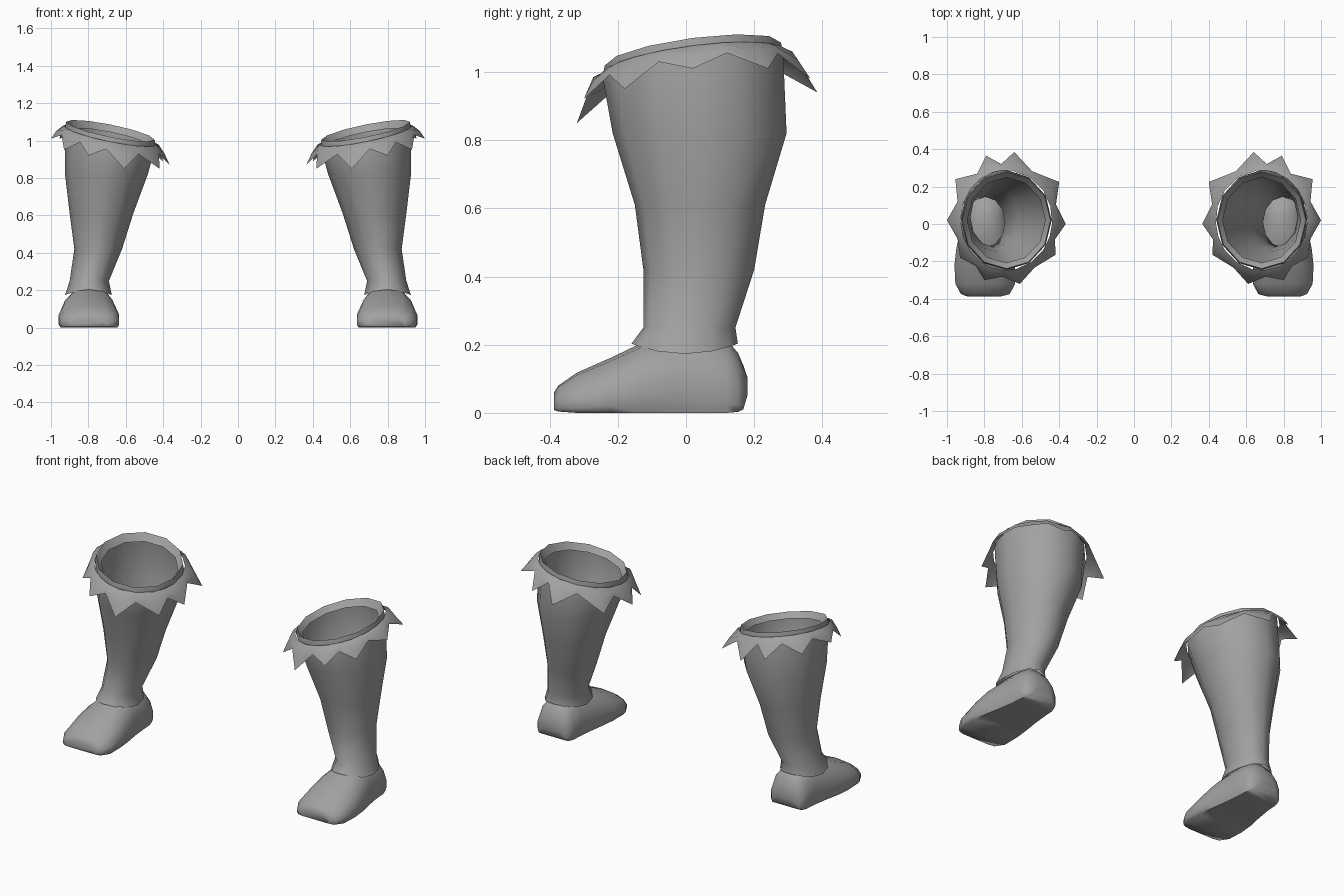
import bpy, bmesh, math
from mathutils import Vector

if "Cube" in bpy.data.objects:
    bpy.data.objects.remove(bpy.data.objects["Cube"])

grey = bpy.data.materials.new("grey leather")
grey.diffuse_color = (0.36, 0.36, 0.36, 1)
grey.use_nodes = True
grey.node_tree.nodes["Principled BSDF"].inputs["Base Color"].default_value = grey.diffuse_color

CX, CY = 0.68, 0.02          # centre of the boot opening


def loft(name, rings, caps=False, angle=50):
    """Bridge closed rings of points and mirror the part to the other boot."""
    bm = bmesh.new()
    rows = [[bm.verts.new(p) for p in r] for r in rings]
    n = len(rows[0])
    for a, b in zip(rows, rows[1:]):
        for i in range(n):
            j = (i + 1) % n
            bm.faces.new((a[i], a[j], b[j], b[i]))
    if caps:
        bm.faces.new(rows[0][::-1])
        bm.faces.new(rows[-1])
        bmesh.ops.recalc_face_normals(bm, faces=bm.faces)
    me = bpy.data.meshes.new(name)
    bm.to_mesh(me)
    bm.free()
    me.materials.append(grey)
    ob = bpy.data.objects.new(name, me)
    bpy.context.collection.objects.link(ob)
    bpy.ops.object.select_all(action='DESELECT')
    ob.select_set(True)
    bpy.context.view_layer.objects.active = ob
    bpy.ops.object.shade_smooth_by_angle(angle=math.radians(angle))
    ob.modifiers.new("other boot", 'MIRROR').use_mirror_merge = False
    return ob


def rim_z(x, y):
    """Height of the slanted seam under the rim."""
    return 1.02 + 0.2 * (x - CX) + 0.13 * (y - CY)


def oval(a, x0, x1, y0, y1, s=1.0):
    return ((x0 + x1) / 2 + s * (x1 - x0) / 2 * math.cos(a),
            (y0 + y1) / 2 + s * (y1 - y0) / 2 * math.sin(a))


SEAM = (0.44, 0.925, -0.245, 0.285)
ANGLES = [math.tau * i / 12 for i in range(12)]

# shaft: wavy ankle hem, calf, slanted rim folded inward
shaft = [[(*oval(a, 0.675, 0.925, -0.16, 0.152), 0.188 - 0.015 * math.cos(2 * a))
          for a in ANGLES]]
for z, *box in [(0.25, 0.69, 0.90, -0.125, 0.145),
                (0.42, 0.62, 0.875, -0.125, 0.20),
                (0.61, 0.56, 0.90, -0.15, 0.232),
                (0.82, 0.482, 0.925, -0.215, 0.295)]:
    shaft.append([(*oval(a, *box), z) for a in ANGLES])
for s, dz in [(1.0, 0.0), (0.975, 0.032), (0.86, -0.005)]:
    row = []
    for a in ANGLES:
        x, y = oval(a, *SEAM, s)
        row.append((x, y, rim_z(x, y) + dz))
    shaft.append(row)
loft("boot_shaft", shaft, angle=70)

# ruffle: ten drooping points around the rim
tips = [(1.0, 0.02, 1.01), (0.955, 0.24, 1.01), (0.79, 0.365, 0.98),
        (0.64, 0.385, 0.94), (0.40, 0.225, 0.89), (0.365, 0.0, 0.87),
        (0.42, -0.165, 0.85), (0.61, -0.32, 0.85), (0.80, -0.30, 0.92),
        (0.93, -0.18, 0.95)]
turn = [math.atan2(y - CY, x - CX) % math.tau for x, y, z in tips]
top, middle, hem = [], [], []
for i, tip in enumerate(tips):
    gap = (turn[(i + 1) % 10] - turn[i]) % math.tau
    for a, end in ((turn[i], tip), (turn[i] + gap / 2, None)):
        x, y = oval(a, *SEAM, 1.01)
        start = Vector((x, y, rim_z(x, y) + 0.008))
        if end is None:                       # notch between two points
            x, y = oval(a, *SEAM, 1.14)
            end = (x, y, rim_z(x, y) - 0.03)
        end = Vector(end)
        out = Vector((math.cos(a), math.sin(a), 1)) * 0.008
        top.append(start)
        middle.append(start.lerp(end, 0.5) + out)
        hem.append(end)
loft("ruffle", [top, middle, hem], angle=40)

# foot: cross-sections from toe to heel (y, x0, x1, bottom, top)
half = [(0.0, 1.0), (0.5, 0.94), (0.83, 0.72), (1.0, 0.42), (1.0, 0.12), (0.93, 0.0)]
profile = half + [(-u, v) for u, v in half[:0:-1]]
sections = [(-0.387, 0.71, 0.89, 0.008, 0.06), (-0.375, 0.665, 0.925, 0.004, 0.08),
            (-0.32, 0.635, 0.955, 0.0, 0.118), (-0.22, 0.635, 0.96, 0.0, 0.162),
            (-0.13, 0.645, 0.95, 0.0, 0.205), (-0.04, 0.66, 0.93, 0.0, 0.228),
            (0.05, 0.67, 0.915, 0.0, 0.23), (0.12, 0.675, 0.91, 0.0, 0.215),
            (0.153, 0.685, 0.90, 0.003, 0.175), (0.168, 0.70, 0.885, 0.01, 0.14),
            (0.18, 0.74, 0.85, 0.05, 0.105)]
foot = [[((x0 + x1) / 2 + u * (x1 - x0) / 2, y, z0 + v * (z1 - z0)) for u, v in profile]
        for y, x0, x1, z0, z1 in sections]
loft("foot", foot, caps=True, angle=60)
